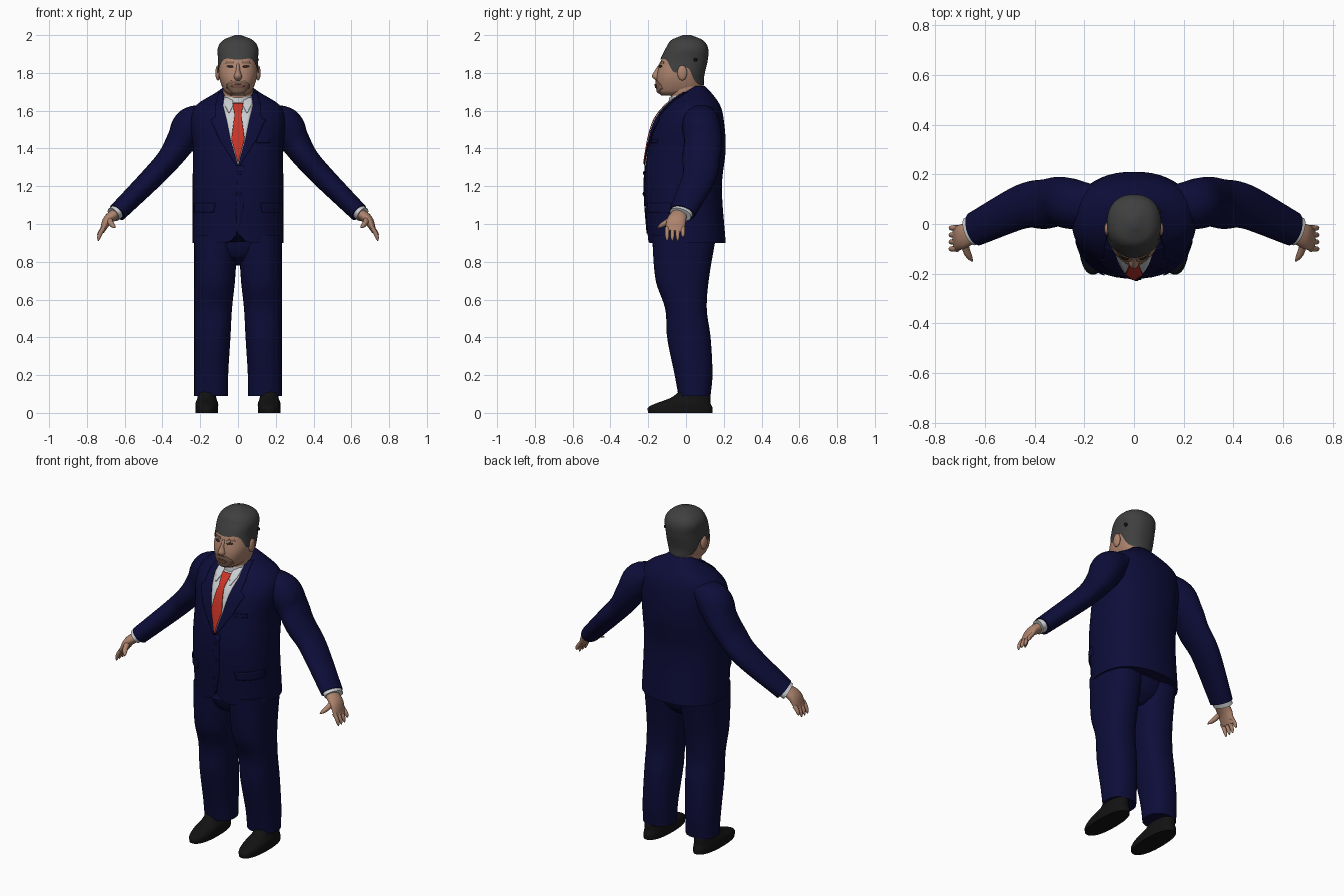
import bpy, bmesh, math
from mathutils import Vector

cube = bpy.data.objects.get("Cube")
if cube:
    bpy.data.objects.remove(cube, do_unlink=True)

made = []
SEGMENTS = 48
LAYER = .005


def material(name, *rgb):
    mat = bpy.data.materials.new(name)
    mat.use_nodes = True
    mat.diffuse_color = (*rgb, 1)
    mat.node_tree.nodes["Principled BSDF"].inputs["Base Color"].default_value = (*rgb, 1)
    return mat


navy = material("navy cloth", .004, .004, .042)
skin = material("skin", .42, .23, .155)
stubble = material("shaven skin", .22, .125, .085)
lip = material("lips", .2, .08, .06)
grey = material("dark grey hair", .05, .05, .05)
white = material("shirt white", .6, .62, .64)
red = material("tie red", .6, .035, .02)
black = material("shoe black", .006, .006, .006)
brown = material("eye brown", .04, .025, .02)


def mix(start, end, amount):
    return [a + (b - a) * amount for a, b in zip(start, end)]


def sample(rows, key):
    """Smooth interpolation of profile rows, keyed by the first column."""
    key = min(max(key, rows[0][0]), rows[-1][0])
    i = next(k for k in range(len(rows) - 1) if key <= rows[k + 1][0])
    here, there = rows[i], rows[i + 1]
    before, after = rows[max(i - 1, 0)], rows[min(i + 2, len(rows) - 1)]
    span = there[0] - here[0]
    u = (key - here[0]) / span
    ease = u * u * (3 - 2 * u)
    result = []
    for a, b, p, q in list(zip(here, there, before, after))[1:]:
        slope_in = (b - p) / (there[0] - before[0]) * span
        slope_out = (q - a) / (after[0] - here[0]) * span
        bend = slope_in * u * (1 - u) ** 2 - slope_out * u * u * (1 - u)
        result.append(a + (b - a) * ease + bend)
    return result


def skin_grid(name, grid, mat, closed=True, caps=(True, True)):
    """Join neighbouring rows of points into one mesh object."""
    bm = bmesh.new()
    rows = [[bm.verts.new(point) for point in row] for row in grid]
    count = len(rows[0])
    for low, high in zip(rows, rows[1:]):
        for i in range(count if closed else count - 1):
            j = (i + 1) % count
            bm.faces.new((low[i], low[j], high[j], high[i]))
    if closed:
        for row, wanted in zip((rows[0], rows[-1]), caps):
            if wanted:
                bm.faces.new(row)
        bmesh.ops.recalc_face_normals(bm, faces=bm.faces)
    mesh = bpy.data.meshes.new(name)
    bm.to_mesh(mesh)
    bm.free()
    mesh.materials.append(mat)
    obj = bpy.data.objects.new(name, mesh)
    bpy.context.collection.objects.link(obj)
    made.append(obj)
    return obj


def section_point(half, front, back, angle, power):
    """Point on a squarish oval; angle zero faces the front."""
    across, along = math.sin(angle), math.cos(angle)
    x = half * math.copysign(abs(across) ** (2 / power), across)
    reach = math.copysign(abs(along) ** (2 / power), along)
    return x, (front + back) / 2 - (back - front) / 2 * reach


def shell(name, rows, mat, side=1, centre=lambda half: 0, grow=0, bottom=None,
          levels=40, tilt=0, power=2.3, caps=(True, True)):
    """Upright body part; rows are (height, half width, front, back)."""
    grid = []
    for level in range(levels + 1):
        amount, ring = level / levels, []
        for i in range(SEGMENTS):
            angle = math.tau * i / SEGMENTS
            base = bottom(angle) if bottom else rows[0][0]
            z = base + (rows[-1][0] - base) * amount
            half, front, back = sample(rows, z)
            x, y = section_point(half + grow, front - grow, back + grow, angle, power)
            ring.append((side * (x + centre(half)), y, z + grow * amount + tilt * y))
        grid.append(ring)
    return skin_grid(name, grid, mat, caps=caps)


def patch(name, rows, outline, mat, side=1, layer=1, power=2.3):
    """Thin plate on the front of a shell; outline is (height, from x, to x)."""
    grid = []
    for low, high in zip(outline, outline[1:]):
        for step in range(7):
            z, left, right = mix(low, high, step / 6)
            half, front, back = sample(rows, z)
            row = []
            for i in range(9):
                x = left + (right - left) * i / 8
                reach = max(0, 1 - (abs(x) / half) ** power) ** (1 / power)
                y = (front + back) / 2 - (back - front) / 2 * reach
                row.append((side * x, y - layer * LAYER, z))
            grid.append(row[::side])
    plate = skin_grid(name, grid, mat, closed=False).modifiers.new("thickness", "SOLIDIFY")
    plate.thickness = LAYER
    plate.offset = -1


def even(*outline):
    """Outline that is symmetric about the middle."""
    return [(z, -half, half) for z, half in outline]


def tube(name, path, mat, side=1, steps=6):
    """Limb along a path of (x, y, z, half thickness, half depth)."""
    rows = [(i, *point) for i, point in enumerate(path)]
    last = (len(path) - 1) * steps
    points = [sample(rows, i / steps) for i in range(last + 1)]
    grid = []
    for i, (*spot, thick, deep) in enumerate(points):
        ahead = Vector(points[min(i + 1, last)][:3]) - Vector(points[max(i - 1, 0)][:3])
        out = ahead.cross(Vector((0, 1, 0))).normalized()
        depth = ahead.cross(out).normalized()
        ring = []
        for k in range(SEGMENTS // 2):
            turn = math.tau * k / (SEGMENTS // 2)
            p = Vector(spot) + out * thick * math.cos(turn) + depth * deep * math.sin(turn)
            ring.append((side * p.x, p.y, p.z))
        grid.append(ring)
    return skin_grid(name, grid, mat)


def finger(name, start, end, width, side):
    """Bowed, tapering digit with a rounded tip."""
    path = []
    for step in range(9):
        amount = step / 8
        x, y, z = mix(start, end, amount)
        radius = width * (1 - amount / 5) * max(.2, 1 - amount ** 8)
        path.append((x + width * math.sin(math.pi * amount) / 2, y, z, radius, radius))
    tube(name, path, skin, side, steps=1)


def ball(name, location, scale, mat):
    bpy.ops.mesh.primitive_uv_sphere_add(segments=SEGMENTS // 2, ring_count=12, location=location)
    obj = bpy.context.object
    obj.name, obj.scale = name, scale
    obj.data.materials.append(mat)
    made.append(obj)


# Jacket, with a hem that rounds away at the front opening
coat = [(.9, .24, -.2, .21), (1.2, .24, -.22, .19), (1.4, .24, -.2, .21), (1.55, .25, -.16, .2),
        (1.63, .22, -.1, .18), (1.7, .11, -.02, .13), (1.73, .07, .02, .1)]
shell("jacket", coat, navy, levels=50,
      bottom=lambda angle: coat[0][0] + .05 * math.exp(-(math.sin(angle / 2) / .05) ** 2))
patch("shirt_front", coat, even((1.31, 0), (1.45, .04), (1.63, .08), (1.7, .07)), white)
patch("tie", coat, even((1.32, 0), (1.45, .035), (1.58, .018), (1.64, .028)), red, layer=3)
patch("breast_pocket", coat, [(1.43, .1, .17), (1.45, .1, .17)], navy)
patch("front_edge", coat, [(.95, -.01, 0), (1.1, -.01, .03), (1.31, 0, .03)], navy)
for z in (1.16, 1.27):
    ball("jacket_button", (.01, sample(coat, z)[1] - LAYER, z), (.01, LAYER, .01), navy)

# Hips joining the trouser legs
shell("trouser_seat", [(.78, .03, -.06, .07), (.83, .14, -.14, .12), (.95, .23, -.18, .16)], navy)

# Neck and tilted shirt collar
shell("neck", [(1.6, .08, -.07, .09), (1.74, .08, -.09, .08)], skin, levels=6)
shell("shirt_collar", [(1.6, .09, -.1, .1), (1.7, .08, -.09, .09)], white,
      levels=6, tilt=.35, power=2, caps=(False, False))

# Head and hair
skull = [(1.68, .04, -.13, .04), (1.7, .07, -.15, .08), (1.78, .1, -.155, .09), (1.87, .1, -.13, .11),
         (1.93, .1, -.1, .11), (1.97, .07, -.07, .08), (1.994, .01, -.01, .02)]
shell("head", skull, skin)
hairline = [(0, 1.87), (45, 1.87), (80, 1.8), (100, 1.83), (130, 1.75), (180, 1.73)]
shell("hair", skull, grey, grow=.006, caps=(False, True),
      bottom=lambda angle: sample(hairline, math.degrees(min(angle, math.tau - angle)))[0])
ball("hair_spot", (.1, .05, 1.87), (.01, .01, .01), black)

# Nose, mouth and shaven area
shell("nose", [(1.76, .016, -.16, -.12), (1.78, .022, -.18, -.12), (1.81, .012, -.167, -.12),
               (1.85, .01, -.14, -.1)], skin, levels=12, power=2)
patch("shaven_area", skull, even((1.69, .03), (1.72, .06), (1.74, .06), (1.76, .035)), stubble)
patch("mouth", skull, even((1.72, .02), (1.73, .036), (1.74, .016)), lip, layer=2)

for side, label in ((1, "left_"), (-1, "right_")):
    # Brow, eye and ear
    patch(label + "brow", skull, [(1.85, .02, .066), (1.86, .024, .06)], stubble, side)
    patch(label + "eye", skull, [(1.83, .03, .05), (1.836, .024, .06), (1.842, .03, .05)], brown, side)
    ball(label + "ear", (side * .106, -.02, 1.8), (.014, .026, .04), skin)

    # Lapel, collar point and pocket flap
    patch(label + "lapel", coat, [(1.31, 0, .01), (1.45, .04, .1), (1.55, .06, .145), (1.57, .065, .12),
                                  (1.63, .08, .12), (1.7, .07, .1)], navy, side, layer=2)
    patch(label + "collar_point", coat, [(1.59, .045, .05), (1.63, .026, .07), (1.67, .03, .075)],
          white, side, layer=2.5)
    patch(label + "pocket_flap", coat, [(1.06, .13, .236), (1.11, .12, .234)], navy, side, layer=2)

    # Sleeve and cuff
    tube(label + "sleeve", [(.13, .08, 1.6, .04, .07), (.24, .08, 1.53, .095, .1), (.3, .09, 1.44, .08, .1),
                            (.36, .08, 1.35, .066, .1), (.45, .07, 1.25, .06, .09),
                            (.64, -.02, 1.06, .05, .07)], navy, side)
    tube(label + "cuff", [(.62, -.01, 1.08, .04, .06), (.66, -.03, 1.05, .04, .06)], white, side)

    # Hand
    tube(label + "palm", [(.64, -.03, 1.06, .03, .04), (.69, -.05, 1.02, .026, .05),
                          (.72, -.06, .96, .012, .05)], skin, side)
    for i, finger_name in enumerate(("little", "ring", "middle", "index")):
        y = -.016 - .028 * i
        finger(label + finger_name + "_finger", (.71, y, .98), (.74, y, .93 if i == 0 else .91), .012, side)
    finger(label + "thumb", (.68, -.07, 1.03), (.65, -.15, .98), .016, side)

    # Trouser leg with a straight outer seam, and shoe
    shell(label + "trouser_leg", [(.09, .09, -.04, .13), (.2, .09, -.06, .14), (.4, .096, -.1, .13),
                                  (.55, .1, -.11, .11), (.7, .108, -.16, .12), (.94, .115, -.18, .16)],
          navy, side, centre=lambda half: .232 - half)
    shell(label + "shoe", [(0, .06, -.2, .14), (.03, .06, -.2, .14), (.05, .06, -.16, .13),
                           (.08, .05, -.08, .13), (.12, .05, -.03, .12)],
          black, side, centre=lambda half: .165, levels=14)

bpy.ops.object.select_all(action="DESELECT")
for obj in made:
    obj.select_set(True)
bpy.context.view_layer.objects.active = made[0]
bpy.ops.object.shade_smooth_by_angle(angle=math.radians(45))
